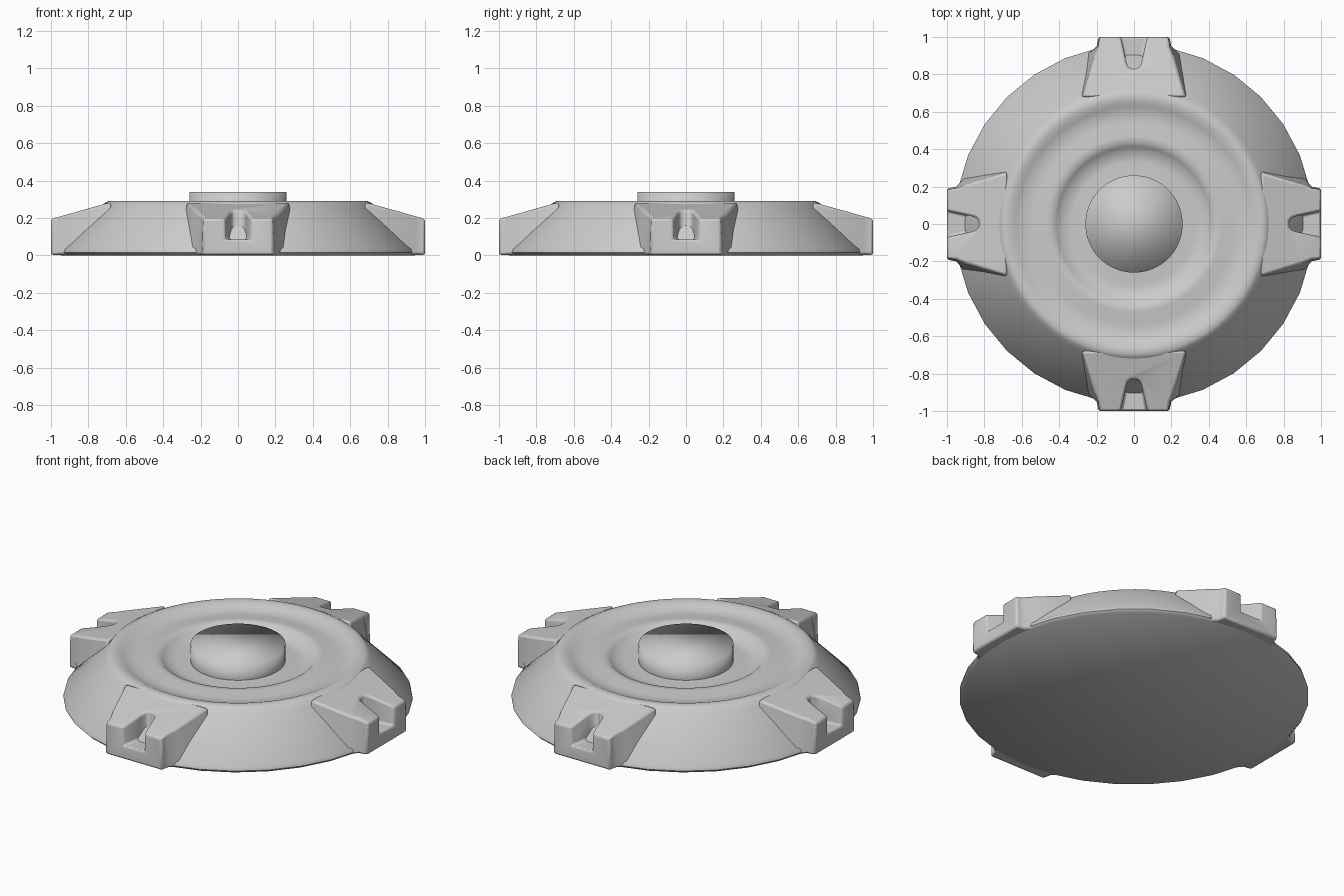
import bpy, bmesh, math
from mathutils import Matrix, Vector

if "Cube" in bpy.data.objects:
    bpy.data.objects.remove(bpy.data.objects["Cube"])

SEG = 64


def finish(bm, name, angle=None):
    bmesh.ops.recalc_face_normals(bm, faces=bm.faces[:])
    me = bpy.data.meshes.new(name)
    bm.to_mesh(me)
    bm.free()
    ob = bpy.data.objects.new(name, me)
    bpy.context.collection.objects.link(ob)
    bpy.ops.object.select_all(action='DESELECT')
    bpy.context.view_layer.objects.active = ob
    ob.select_set(True)
    if angle is None:
        bpy.ops.object.shade_smooth()
    else:
        bpy.ops.object.shade_smooth_by_angle(angle=math.radians(angle))
    return ob


def lathe(name, profile, angle=None):
    """Revolve (r, z) points around z; the outer rim stays 32-sided."""
    bm = bmesh.new()
    rings = []
    for r, z in profile:
        ring = []
        for i in range(SEG):
            a = 2 * math.pi * i / SEG
            q = r * math.cos(math.pi / 32) if r > 0.9 and i % 2 else r
            ring.append(bm.verts.new((q * math.cos(a), q * math.sin(a), z)))
        rings.append(ring)
    for lo, hi in zip(rings, rings[1:]):
        for i in range(SEG):
            j = (i + 1) % SEG
            bm.faces.new((lo[i], lo[j], hi[j], hi[i]))
    bm.faces.new(rings[0][::-1])
    bm.faces.new(rings[-1])
    return finish(bm, name, angle)


def around(bm, lower, upper):
    """Loft between two outlines, repeated on all four sides."""
    n = len(lower)
    for k in range(4):
        rot = Matrix.Rotation(k * math.pi / 2, 3, 'Z')
        a = [bm.verts.new(rot @ Vector(p)) for p in lower]
        b = [bm.verts.new(rot @ Vector(p)) for p in upper]
        for i in range(n):
            j = (i + 1) % n
            bm.faces.new((a[i], a[j], b[j], b[i]))
        bm.faces.new(a[::-1])
        bm.faces.new(b)


def mirrored(half):
    return half + [(-x, y) for x, y in reversed(half)]


# Round body: sloped skirt, raised rim, shallow dish and inner groove
lathe("round_body", [
    (0.945, 0), (0.96, 0.015), (0.955, 0.035), (0.735, 0.255), (0.715, 0.28),
    (0.695, 0.29), (0.66, 0.288), (0.63, 0.275), (0.595, 0.262), (0.54, 0.262),
    (0.47, 0.274), (0.435, 0.274), (0.415, 0.258), (0.38, 0.235),
    (0.33, 0.23), (0.25, 0.24)], 50)

# Central plug, fully smooth so its cap reads soft
lathe("centre_plug", [(0.26, 0.15), (0.26, 0.34)])

# Four lugs, sloping up from the outer face to the rim
def top_z(y):
    return 0.195 + (1 - y) * 0.28


low = mirrored([(0.19, 1.0), (0.20, 0.95), (0.25, 0.91), (0.32, 0.68)])
top = mirrored([(0.185, 1.0), (0.19, 0.95), (0.21, 0.90), (0.275, 0.68)])
bm = bmesh.new()
around(bm, [(x, y, 0.003) for x, y in low],
       [(x, y, top_z(y)) for x, y in top])
lugs = finish(bm, "edge_lugs", 35)

# Round-ended slots cut into the lugs
half = [(0.075, 1.05), (0.07, 1.0), (0.042, 0.87), (0.034, 0.845), (0.018, 0.83)]
slot = mirrored(half)
bm = bmesh.new()
around(bm, [(x, y, 0.085) for x, y in slot], [(x, y, 0.4) for x, y in slot])
cutter = finish(bm, "slot_cutter", 30)
cutter.hide_render = True
cutter.hide_set(True)

cut = lugs.modifiers.new("slots", 'BOOLEAN')
cut.operation = 'DIFFERENCE'
cut.solver = 'EXACT'
cut.object = cutter
bev = lugs.modifiers.new("soft_edges", 'BEVEL')
bev.width = 0.012
bev.segments = 2
bev.limit_method = 'ANGLE'
bev.angle_limit = math.radians(40)
